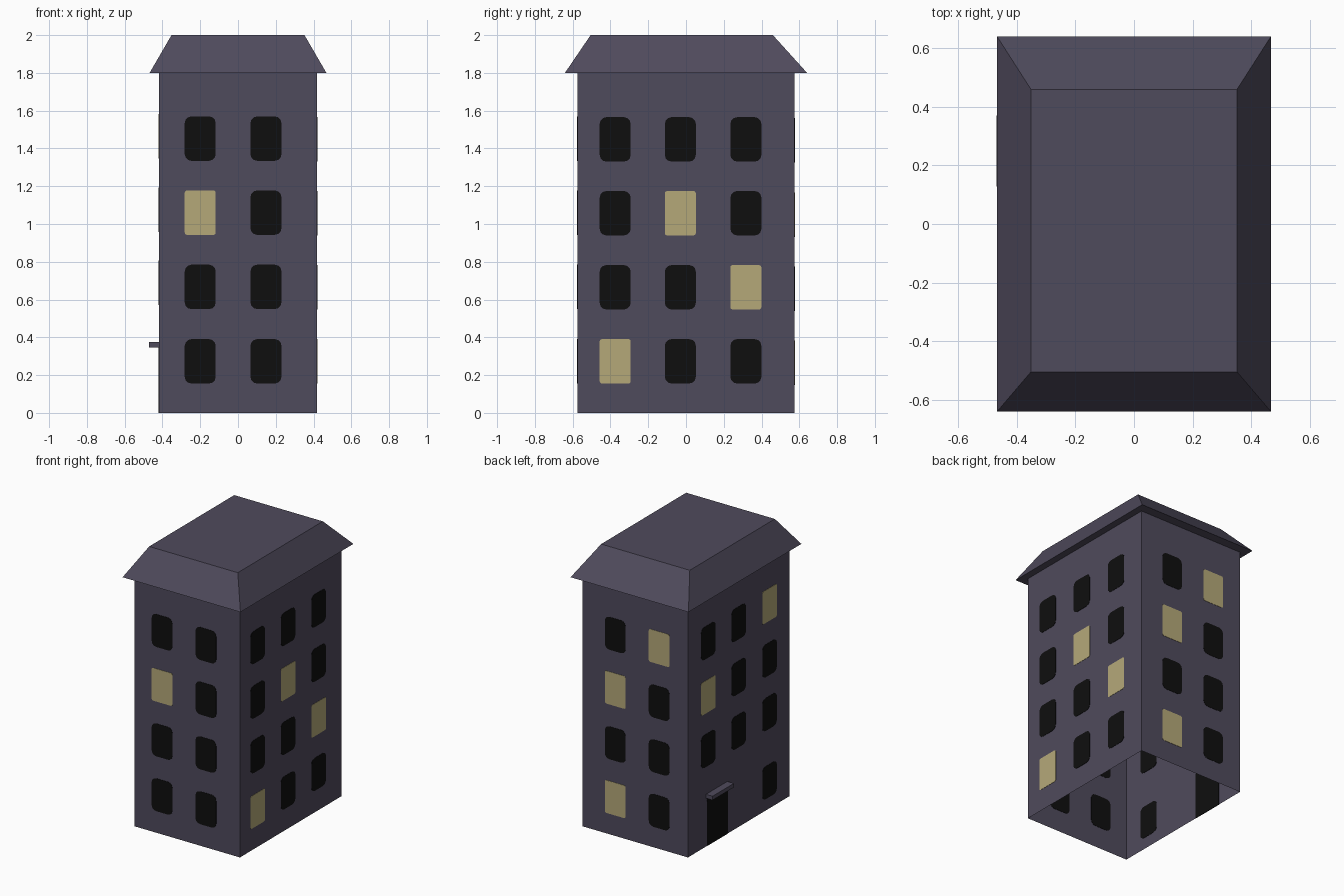
import bpy, bmesh, math
from mathutils import Vector

if "Cube" in bpy.data.objects:
    bpy.data.objects.remove(bpy.data.objects["Cube"])

HX, HY, WALL_TOP = 0.418, 0.575, 1.8


def material(name, rgb):
    m = bpy.data.materials.new(name)
    m.diffuse_color = (*rgb, 1)
    m.use_nodes = True
    m.node_tree.nodes["Principled BSDF"].inputs["Base Color"].default_value = m.diffuse_color
    return m


PLASTER = material("dusky_purple", (0.078, 0.069, 0.107))
DARK = material("dark_glass", (0.0045, 0.0045, 0.0045))
LIT = material("lit_glass", (0.462, 0.397, 0.191))


def finish(bm, name, mat):
    bmesh.ops.recalc_face_normals(bm, faces=bm.faces)
    me = bpy.data.meshes.new(name)
    bm.to_mesh(me)
    bm.free()
    me.materials.append(mat)
    ob = bpy.data.objects.new(name, me)
    bpy.context.collection.objects.link(ob)
    return ob


def frustum(name, mat, low, high, z0, z1, caps=True):
    """Box between two rectangles (x0, x1, y0, y1)."""
    bm = bmesh.new()
    rings = []
    for (x0, x1, y0, y1), z in ((low, z0), (high, z1)):
        rings.append([bm.verts.new((x, y, z)) for x, y in
                      ((x0, y0), (x1, y0), (x1, y1), (x0, y1))])
    a, b = rings
    for i in range(4):
        j = (i + 1) % 4
        bm.faces.new((a[i], a[j], b[j], b[i]))
    if caps:
        bm.faces.new(a[::-1])
        bm.faces.new(b)
    return finish(bm, name, mat)


def rounded_rect(w, h, r, bottom_r, steps=3):
    pts = []
    for k, (sx, sy) in enumerate(((1, 1), (-1, 1), (-1, -1), (1, -1))):
        rad = r if sy > 0 else bottom_r
        if rad == 0:
            pts.append((sx * w / 2, sy * h / 2))
            continue
        for s in range(steps + 1):
            t = math.radians(90 * (k + s / steps))
            pts.append((sx * (w / 2 - rad) + rad * math.cos(t),
                        sy * (h / 2 - rad) + rad * math.sin(t)))
    return pts


# Each wall: centre on the ground, direction along the wall, outward normal
SIDES = {
    "front": (Vector((0, -HY, 0)), Vector((1, 0, 0)), Vector((0, -1, 0))),
    "back": (Vector((0, HY, 0)), Vector((1, 0, 0)), Vector((0, 1, 0))),
    "right": (Vector((HX, 0, 0)), Vector((0, 1, 0)), Vector((1, 0, 0))),
    "left": (Vector((-HX, 0, 0)), Vector((0, 1, 0)), Vector((-1, 0, 0))),
}


def plate(name, side, u, z, w, h, r, bottom_r, mat):
    """Thin pane set through the wall, so it shows inside and out."""
    base, along, out = SIDES[side]
    bm = bmesh.new()
    vs = [bm.verts.new(base + along * (u + px) + Vector((0, 0, z + pz)) - out * 0.002)
          for px, pz in rounded_rect(w, h, r, bottom_r)]
    face = bm.faces.new(vs)
    ext = bmesh.ops.extrude_face_region(bm, geom=[face], use_keep_orig=True)
    bmesh.ops.translate(bm, vec=out * 0.004,
                        verts=[g for g in ext["geom"] if isinstance(g, bmesh.types.BMVert)])
    return finish(bm, name, mat)


# Hollow walls, open underneath
rect = (-HX, HX, -HY, HY)
frustum("walls", PLASTER, rect, rect, 0, WALL_TOP, caps=False)

# Overhanging flat-topped roof
frustum("roof", PLASTER, (-0.468, 0.468, -0.641, 0.641),
        (-0.352, 0.352, -0.505, 0.46), WALL_TOP, 2.0)

# Windows: columns, rows from the bottom, lit (column, row) cells, empty cells
LAYOUT = {
    "front": ((-0.2, 0.148), (0.273, 0.667, 1.06, 1.452), {(0, 2)}, set()),
    "back": ((-0.19, 0.159), (0.265, 0.657, 1.05, 1.443),
             {(0, 3), (1, 2), (1, 0)}, set()),
    "right": ((-0.375, -0.03, 0.317), (0.273, 0.665, 1.057, 1.448),
              {(0, 0), (2, 1), (1, 2)}, set()),
    "left": ((-0.35, 0.0, 0.345), (0.20, 0.69, 1.075, 1.465),
             {(0, 3), (2, 2)}, {(1, 0), (2, 0)}),
}
for side, (cols, rows, lit, empty) in LAYOUT.items():
    for c, u in enumerate(cols):
        for r, z in enumerate(rows):
            if (c, r) in empty:
                continue
            on = (c, r) in lit
            rad = 0.012 if on else 0.035
            plate(f"{side}_window_{c}_{r}", side, u, z, 0.164, 0.235,
                  rad, rad, LIT if on else DARK)

# Door with a small slab awning
plate("door", "left", 0.243, 0.175, 0.235, 0.35, 0.035, 0, DARK)
slab = (-0.47, -HX, 0.128, 0.37)
frustum("door_awning", PLASTER, slab, slab, 0.347, 0.375)
